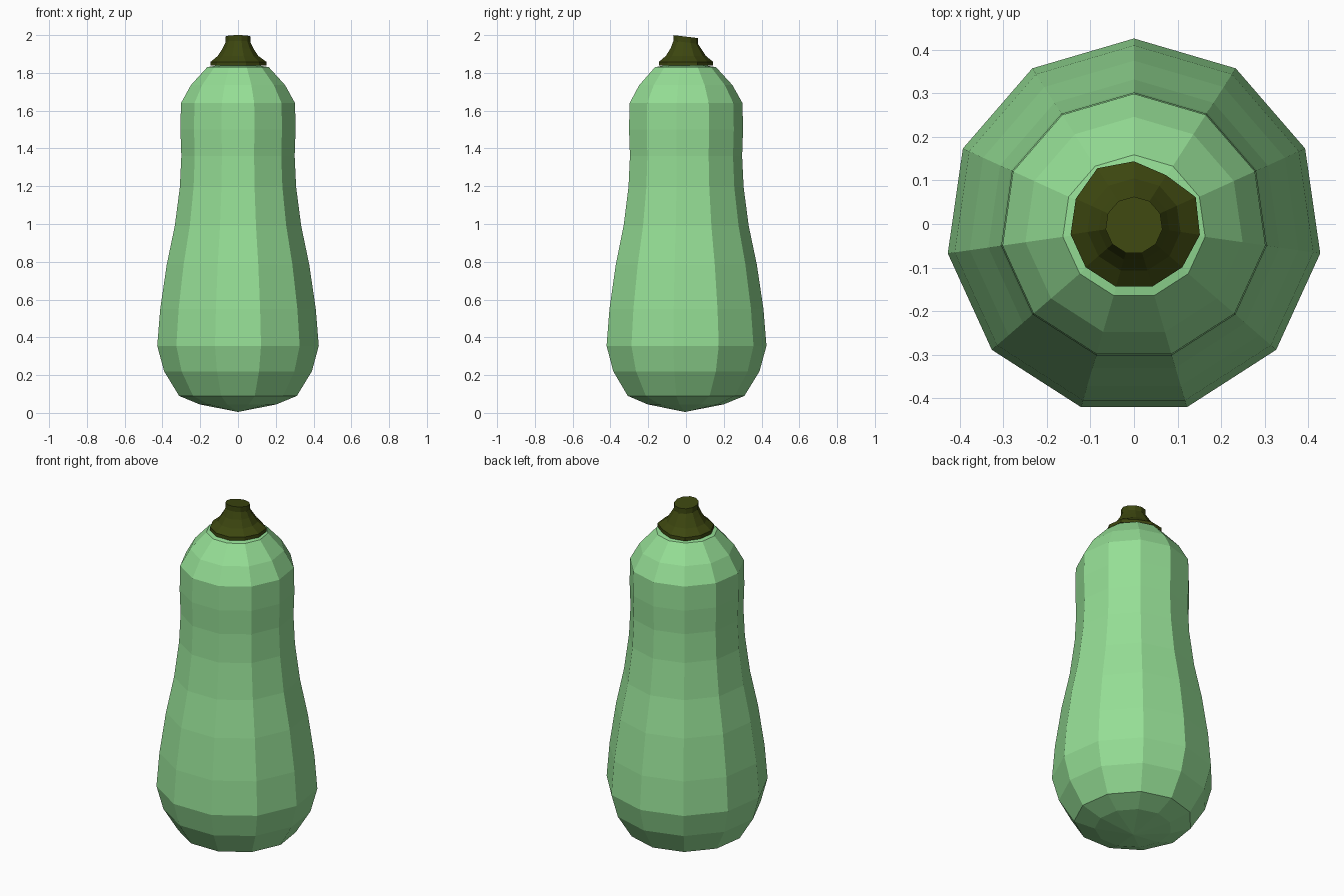
import bpy, bmesh, math

if "Cube" in bpy.data.objects:
    bpy.data.objects.remove(bpy.data.objects["Cube"])

SIDES = 11


def material(name, rgb):
    m = bpy.data.materials.new(name)
    m.diffuse_color = (*rgb, 1)
    m.use_nodes = True
    m.node_tree.nodes["Principled BSDF"].inputs["Base Color"].default_value = m.diffuse_color
    return m


def lathe(name, profile, mat, cy=-0.006, tilt=None, tweak=None):
    """Turn (radius, z) rings into a flat-faced 11-sided solid, one corner at +y."""
    bm = bmesh.new()
    rings = []
    for j, (r, z) in enumerate(profile):
        if r == 0:
            rings.append([bm.verts.new((0, cy, z))])
            continue
        ring = []
        for i in range(SIDES):
            a = math.pi / 2 + math.tau * i / SIDES
            k = r * (tweak(i, j) if tweak else 1)
            x, y = k * math.cos(a), k * math.sin(a)
            dz = -tilt * (y + r) if tilt and j >= len(profile) - 2 else 0
            ring.append(bm.verts.new((x, y + cy, z + dz)))
        rings.append(ring)
    for lo, hi in zip(rings, rings[1:]):
        for i in range(SIDES):
            n = (i + 1) % SIDES
            if len(lo) == 1:
                bm.faces.new((lo[0], hi[n], hi[i]))
            elif len(hi) == 1:
                bm.faces.new((lo[i], lo[n], hi[0]))
            else:
                bm.faces.new((lo[i], lo[n], hi[n], hi[i]))
    for ring in (rings[0], rings[-1]):
        if len(ring) > 1:
            bm.faces.new(ring)
    bmesh.ops.recalc_face_normals(bm, faces=bm.faces)
    me = bpy.data.meshes.new(name)
    bm.to_mesh(me)
    bm.free()
    me.materials.append(mat)
    ob = bpy.data.objects.new(name, me)
    bpy.context.collection.objects.link(ob)
    return ob


green = material("pale green skin", (0.30, 0.73, 0.30))
olive = material("dark olive stem", (0.046, 0.062, 0.005))

# Fruit body: rounded base, wide belly, narrow neck, domed shoulder
lathe("squash_body", [
    (0, 0.005), (0.205, 0.045), (0.315, 0.09), (0.395, 0.22), (0.432, 0.355),
    (0.416, 0.55), (0.381, 0.785), (0.338, 0.99), (0.311, 1.195),
    (0.303, 1.36), (0.308, 1.50), (0.305, 1.64), (0.252, 1.735),
    (0.165, 1.83), (0, 1.86)], green)

# Stem: thin flared collar with a slightly uneven rim, tapering to a slanted cut
lathe("stem", [
    (0.147, 1.838), (0.147, 1.858), (0.108, 1.89), (0.082, 1.93),
    (0.066, 1.97), (0.066, 2.0)], olive, cy=-0.003, tilt=0.12,
    tweak=lambda i, j: {1: 1.06, 10: 0.93, 9: 1.06, 8: 1.04}.get(i, 1) if j < 2 else 1)
